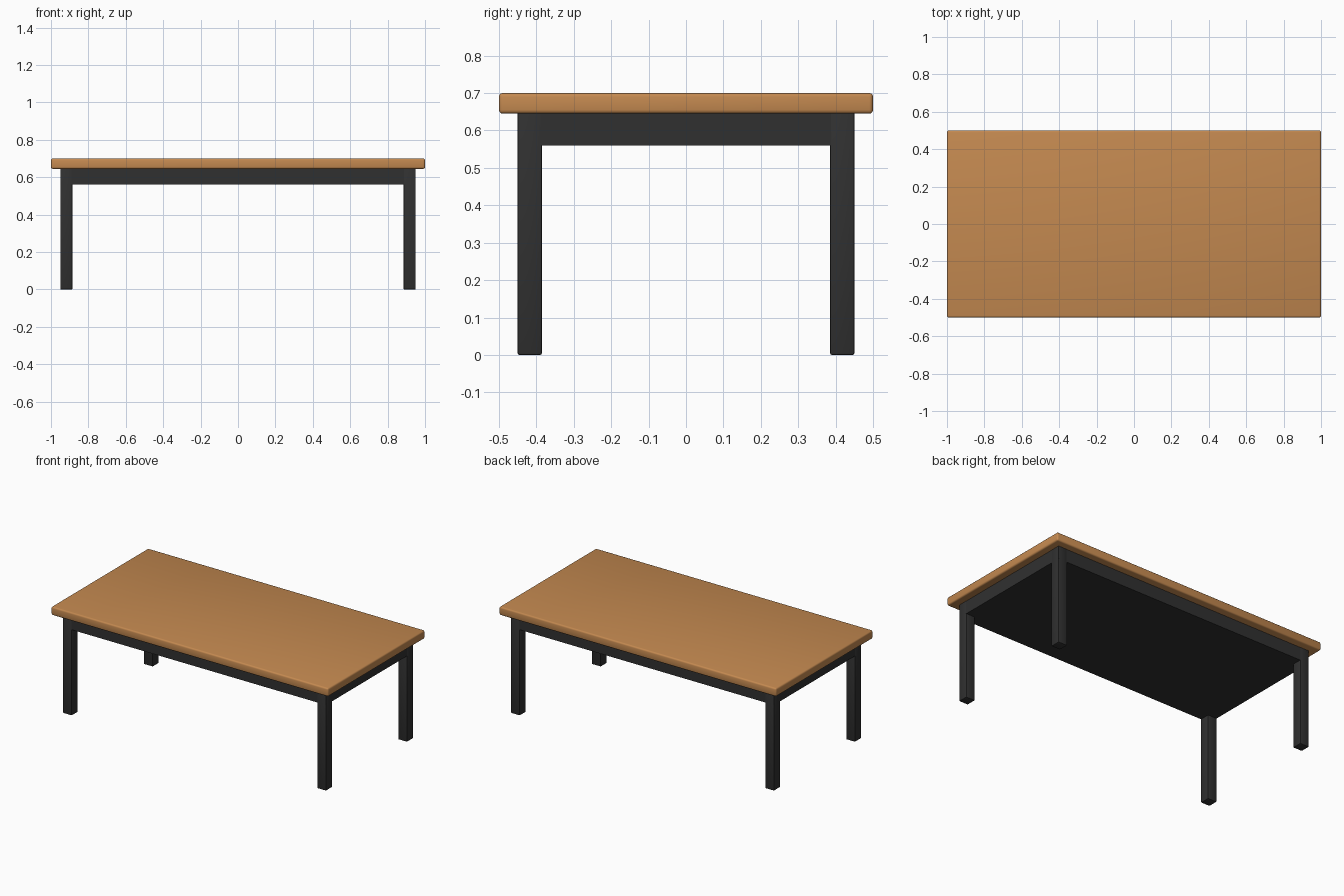
import bpy

if "Cube" in bpy.data.objects:
    bpy.data.objects.remove(bpy.data.objects["Cube"])


def material(name, rgb):
    m = bpy.data.materials.new(name)
    m.diffuse_color = (*rgb, 1)
    m.use_nodes = True
    m.node_tree.nodes["Principled BSDF"].inputs["Base Color"].default_value = m.diffuse_color
    return m


wood = material("warm_wood", (0.55, 0.25, 0.08))
dark = material("dark_metal", (0.03, 0.03, 0.03))


def box(name, lo, hi, mat, bevel=0.0, segments=3):
    """Box between two corners, with optional rounded edges."""
    centre = [(a + b) / 2 for a, b in zip(lo, hi)]
    bpy.ops.mesh.primitive_cube_add(size=1, location=centre)
    ob = bpy.context.object
    ob.name = name
    ob.scale = [b - a for a, b in zip(lo, hi)]
    bpy.ops.object.transform_apply(location=False, rotation=False, scale=True)
    ob.data.materials.append(mat)
    if bevel:
        mod = ob.modifiers.new("round_edges", 'BEVEL')
        mod.width = bevel
        mod.segments = segments
        bpy.ops.object.modifier_apply(modifier=mod.name)
        bpy.ops.object.shade_smooth_by_angle()
    return ob


# Rounded wooden top
box("table_top", (-1, -0.5, 0.645), (1, 0.5, 0.70), wood, 0.01)

# Solid under-frame slab, flush with the legs
box("under_frame", (-0.949, -0.449, 0.56), (0.949, 0.449, 0.646), dark)

# Four square legs
for y, depth in ((-1, "front"), (1, "back")):
    for x, side in ((-1, "left"), (1, "right")):
        xs = sorted((x * 0.885, x * 0.95))
        ys = sorted((y * 0.385, y * 0.45))
        box(f"{depth}_{side}_leg", (xs[0], ys[0], 0), (xs[1], ys[1], 0.65), dark, 0.005, 2)
